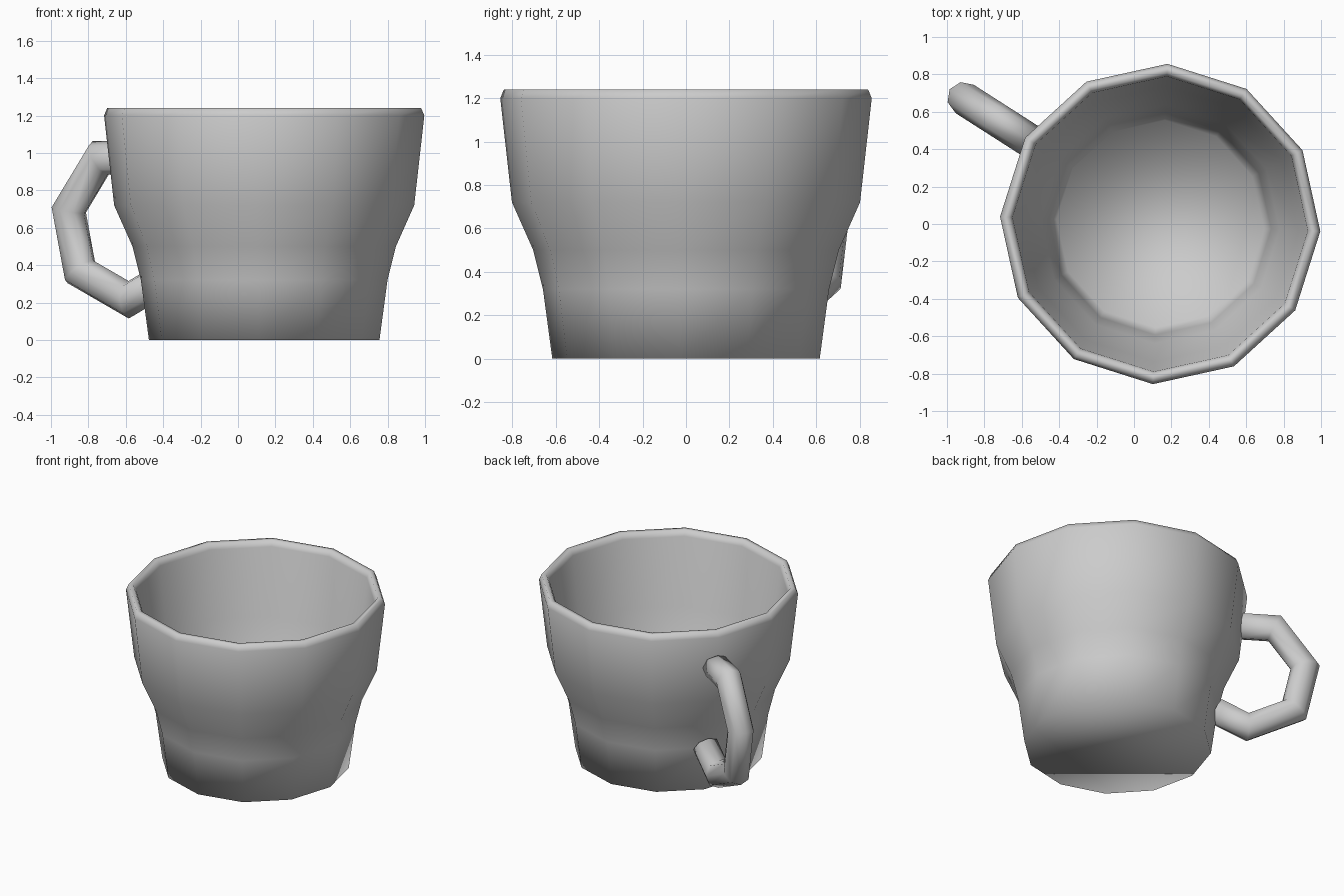
import bpy, bmesh
from math import cos, sin, radians, pi
from mathutils import Vector

if "Cube" in bpy.data.objects:
    bpy.data.objects.remove(bpy.data.objects["Cube"])

CX = 0.14                    # mug axis position in x
TURN = radians(147.4)        # handle direction, also a corner of the 12-gon


def loft(name, rings):
    """Skin equal-length rings into a closed, smooth-shaded solid."""
    bm = bmesh.new()
    loops = [[bm.verts.new(p) for p in ring] for ring in rings]
    n = len(loops[0])
    for a, b in zip(loops, loops[1:]):
        for i in range(n):
            j = (i + 1) % n
            bm.faces.new((a[i], a[j], b[j], b[i]))
    bm.faces.new(loops[0])
    bm.faces.new(loops[-1])
    bmesh.ops.recalc_face_normals(bm, faces=bm.faces)
    for f in bm.faces:
        f.smooth = True
    mesh = bpy.data.meshes.new(name)
    bm.to_mesh(mesh)
    bm.free()
    ob = bpy.data.objects.new(name, mesh)
    bpy.context.collection.objects.link(ob)
    return ob


# Cup body: outer wall up, rounded rim, inner wall down to the floor
profile = [(0.617, 0), (0.66, 0.32), (0.705, 0.50), (0.803, 0.72),
           (0.857, 1.20), (0.84, 1.24), (0.808, 1.24), (0.79, 1.20),
           (0.737, 0.72), (0.639, 0.50), (0.594, 0.32), (0.555, 0.065)]
SIDES = 12
loft("cup_body", [[(CX + r * cos(TURN + 2 * pi * i / SIDES),
                    r * sin(TURN + 2 * pi * i / SIDES), z)
                   for i in range(SIDES)] for r, z in profile])

# Handle: octagonal tube with mitred bends, path given as (distance from axis, height)
path = [Vector(p) for p in [(0.79, 0.975), (1.04, 0.975), (1.24, 0.695),
                            (1.168, 0.365), (0.86, 0.215), (0.65, 0.32)]]
R = 0.09
rings = []
for k, p in enumerate(path):
    d_in = (p - path[k - 1]).normalized() if k else (path[1] - p).normalized()
    d_out = (path[k + 1] - p).normalized() if k < len(path) - 1 else d_in
    tangent = (d_in + d_out).normalized()
    normal = Vector((-tangent.y, tangent.x)) / tangent.dot(d_in)
    ring = []
    for i in range(8):
        a = 2 * pi * i / 8
        q = p + normal * (R * cos(a))
        side = R * sin(a)
        ring.append((CX + q.x * cos(TURN) - side * sin(TURN),
                     q.x * sin(TURN) + side * cos(TURN), q.y))
    rings.append(ring)
loft("handle", rings)
